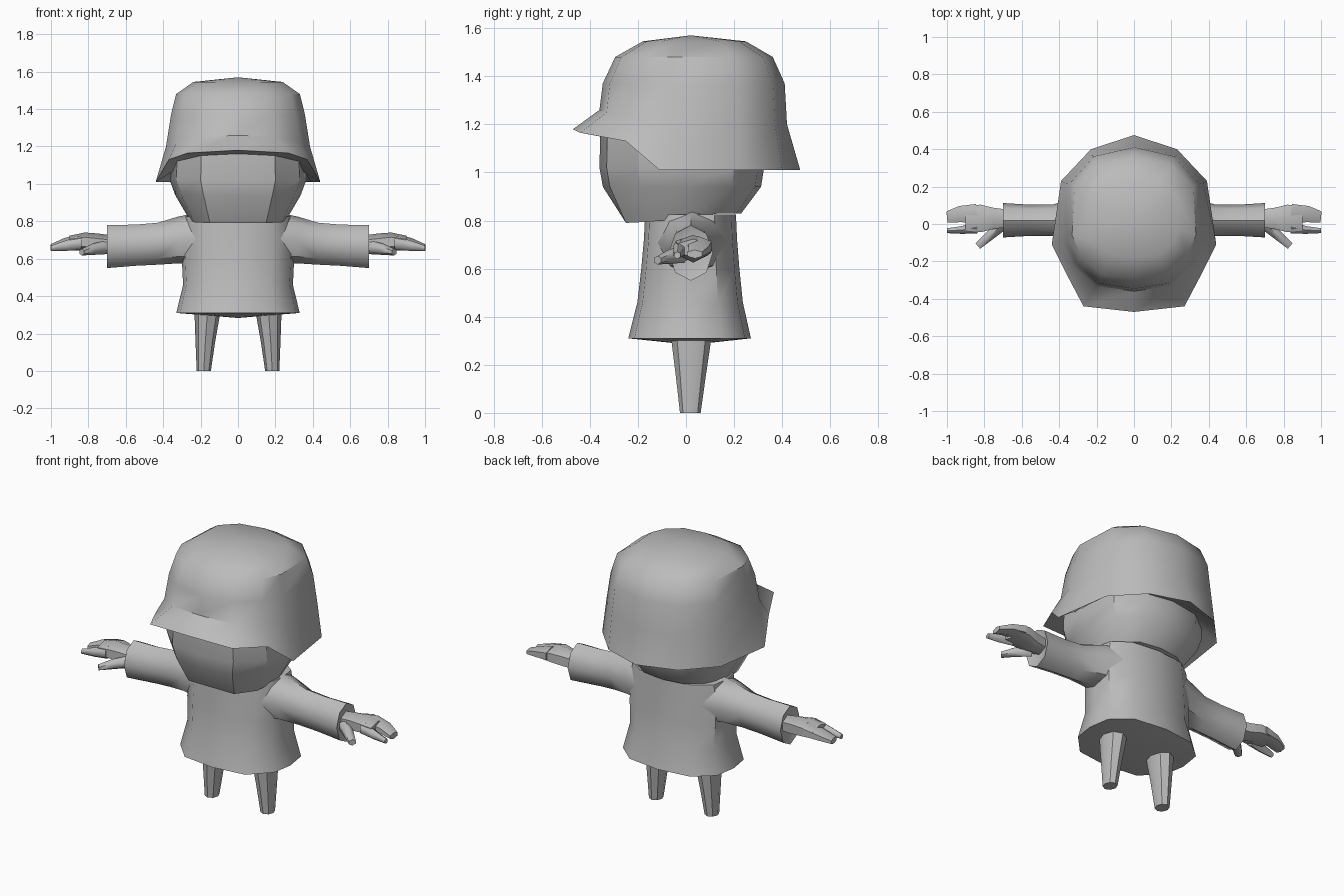
import bpy, bmesh, math
from mathutils import Vector

if "Cube" in bpy.data.objects:
    bpy.data.objects.remove(bpy.data.objects["Cube"])

grey = bpy.data.materials.new("plain_grey")
grey.use_nodes = True
COLOUR = (0.5, 0.5, 0.5, 1)
grey.diffuse_color = COLOUR
grey.node_tree.nodes["Principled BSDF"].inputs["Base Color"].default_value = COLOUR


def loft(name, rings, apex=None, base=None, mirror=False, angle=40):
    """Skin a list of closed rings; ends are flat or drawn to a point."""
    bm = bmesh.new()
    loops = [[bm.verts.new(p) for p in ring] for ring in rings]
    n = len(loops[0])
    for a, b in zip(loops, loops[1:]):
        for i in range(n):
            j = (i + 1) % n
            bm.faces.new((a[i], a[j], b[j], b[i]))
    for loop, tip in ((loops[0], base), (loops[-1], apex)):
        if tip:
            t = bm.verts.new(tip)
            for i in range(n):
                bm.faces.new((loop[i], loop[(i + 1) % n], t))
        else:
            bm.faces.new(loop)
    bmesh.ops.recalc_face_normals(bm, faces=bm.faces)
    mesh = bpy.data.meshes.new(name)
    bm.to_mesh(mesh)
    bm.free()
    mesh.materials.append(grey)
    ob = bpy.data.objects.new(name, mesh)
    bpy.context.collection.objects.link(ob)
    bpy.ops.object.select_all(action="DESELECT")
    ob.select_set(True)
    bpy.context.view_layer.objects.active = ob
    bpy.ops.object.shade_smooth_by_angle(angle=math.radians(angle))
    if mirror:
        mod = ob.modifiers.new("mirror", "MIRROR")
        mod.use_mirror_merge = False
    return ob


def whole(half):
    """Complete a half ring, given from front centre to back centre."""
    return [Vector(p) for p in half] + [Vector((-x, y, z)) for x, y, z in half[-2:0:-1]]


def flat(plan, z):
    return whole([(x, y, z) for x, y in plan])


def resized(ring, sx, sy, cy, z):
    return [Vector((p.x * sx, cy + (p.y - cy) * sy, z)) for p in ring]


def oval(centre, axis, ra, rb, n=6):
    """Ring around an axis: ra is sideways, rb is upward."""
    axis = Vector(axis).normalized()
    up = Vector((0, 0, 1)) if abs(axis.z) < 0.9 else Vector((0, 1, 0))
    side = up.cross(axis).normalized()
    up = axis.cross(side)
    ring = []
    for i in range(n):
        t = 2 * math.pi * i / n + math.pi / 2
        ring.append(Vector(centre) + side * ra * math.cos(t) + up * rb * math.sin(t))
    return ring


# Helmet: flared rim, visor and rounded crown
rim = whole([(0, -.47, 1.18), (.27, -.44, 1.165), (.37, -.25, 1.13), (.44, -.11, 1.01),
             (.39, .23, 1.01), (.23, .40, 1.01), (0, .475, 1.01)])
brow = whole([(0, -.36, 1.26), (.2, -.33, 1.25), (.33, -.22, 1.22), (.385, -.08, 1.2),
              (.37, .22, 1.2), (.23, .37, 1.2), (0, .42, 1.2)])
under = whole([(0, -.35, 1.16), (.2, -.32, 1.15), (.33, -.2, 1.12), (.36, -.08, 1.06),
               (.34, .2, 1.07), (.2, .32, 1.07), (0, .36, 1.07)])
loft("helmet", [under, rim, brow,
                resized(brow, .93, .97, .1, 1.37),
                resized(brow, .86, .84, .05, 1.48),
                resized(brow, .62, .55, .04, 1.545)],
     apex=(0, .02, 1.57), base=(0, 0, 1.2))

# Head tapering to a flat chin
skull = flat([(0, -.36), (.2, -.33), (.33, -.2), (.365, 0), (.31, .2), (.18, .3), (0, .325)], 1.02)
chin = whole([(0, -.25, .79), (.15, -.25, .79), (.235, -.15, .795), (.26, 0, .81),
              (.22, .14, .83), (.13, .21, .83), (0, .23, .83)])
loft("head", [chin, resized(skull, .92, .96, 0, .94), skull, resized(skull, .98, .99, 0, 1.17)], angle=30)

# Coat body with a flared hem
hem = flat([(0, -.24), (.2, -.215), (.31, -.1), (.33, .02), (.31, .15), (.2, .245), (0, .27)], .31)
loft("coat", [hem,
              resized(hem, .89, .86, .03, .46),
              resized(hem, .91, .80, .03, .60),
              resized(hem, .91, .76, .03, .72),
              resized(hem, .86, .74, .03, .825)],
     base=(0, .02, .283))

# Sleeves with open-looking cuffs
loft("sleeves", [oval((x, y, z), (1, 0, 0), ra, rb, 8) for x, y, z, ra, rb in (
    (.2, .025, .71, .15, .14), (.32, .022, .70, .115, .125), (.43, .02, .68, .085, .112),
    (.55, .02, .672, .083, .11), (.70, .02, .665, .092, .115), (.69, .02, .67, .07, .08))],
     mirror=True, angle=45)

# Hands: mitten palm, main fingers, little finger and thumb
HAND = {
    "palms": [((.68, .03, .675), .055, .05), ((.75, .03, .68), .065, .055),
              ((.82, .03, .69), .085, .05), ((.90, .03, .685), .075, .038)],
    "fingers": [((.84, .055, .692), .06, .042), ((.93, .053, .68), .05, .03),
                ((1.0, .037, .66), .035, .018)],
    "outer_fingers": [((.84, -.02, .685), .035, .038), ((.92, -.032, .67), .024, .028),
                      ((1.0, -.036, .655), .015, .015)],
    "thumbs": [((.71, -.01, .66), .035, .036), ((.78, -.07, .65), .028, .03),
               ((.835, -.118, .635), .022, .018)],
}
for name, rings in HAND.items():
    axis = Vector(rings[-1][0]) - Vector(rings[0][0])
    axis.z = 0
    loft(name, [oval(c, axis, ra, rb) for c, ra, rb in rings], mirror=True, angle=60)

# Legs tapering to small feet
loft("legs", [oval((x, y, z), (0, 0, 1), ra, rb, 8) for x, y, z, ra, rb in (
    (.183, .018, 0, .038, .043), (.175, .02, .15, .052, .062), (.163, .022, .32, .07, .085))],
     mirror=True)
